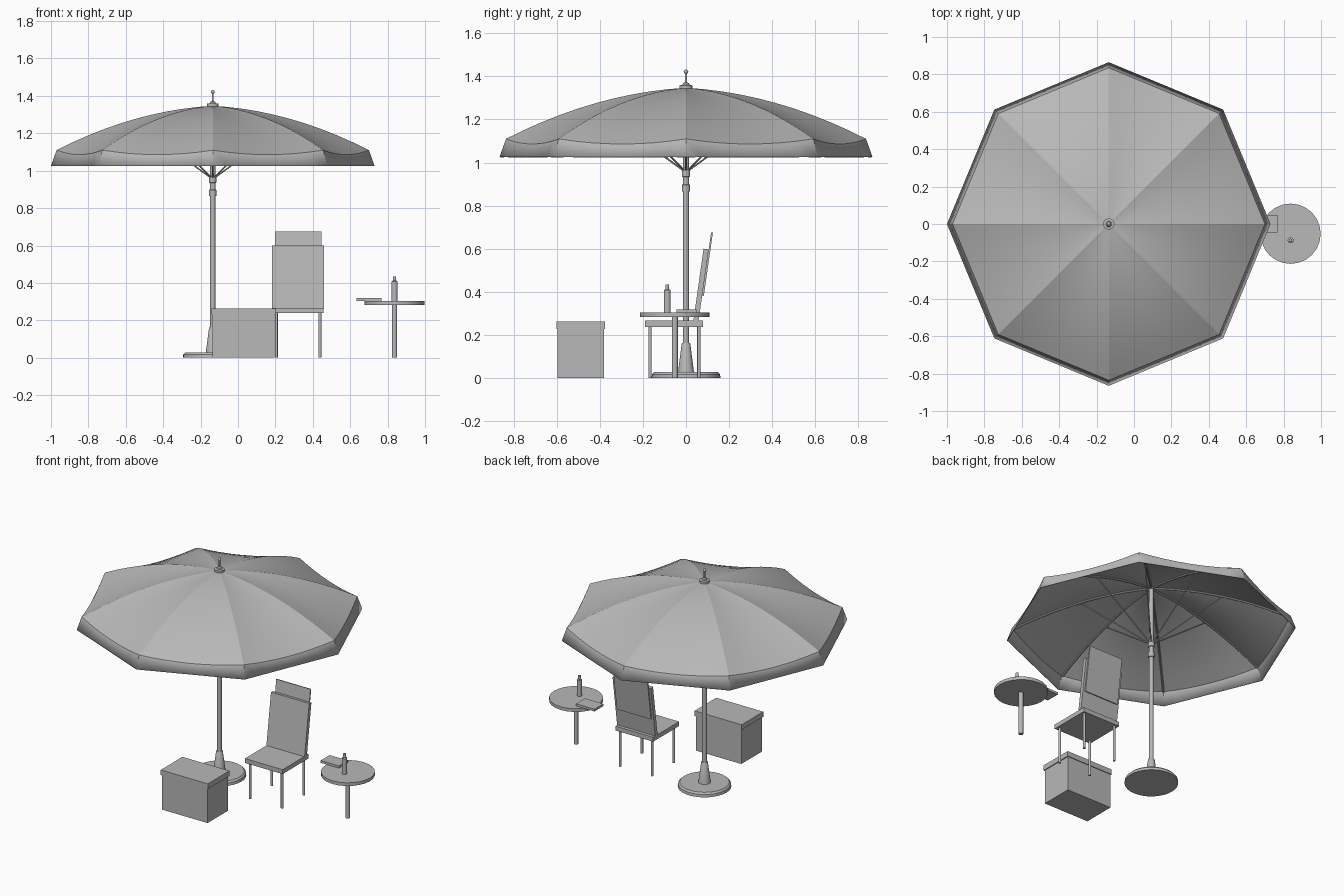
import bpy, bmesh, math
from mathutils import Vector, Matrix

if "Cube" in bpy.data.objects:
    bpy.data.objects.remove(bpy.data.objects["Cube"])

mat = bpy.data.materials.new("plain grey")
mat.diffuse_color = (0.48, 0.48, 0.48, 1)
mat.use_nodes = True
mat.node_tree.nodes["Principled BSDF"].inputs["Base Color"].default_value = mat.diffuse_color
CX = -0.135  # umbrella axis


def add(name, bm, loc=(0, 0, 0), smooth=True):
    bmesh.ops.recalc_face_normals(bm, faces=bm.faces)
    me = bpy.data.meshes.new(name)
    bm.to_mesh(me)
    bm.free()
    me.materials.append(mat)
    ob = bpy.data.objects.new(name, me)
    ob.location = loc
    bpy.context.collection.objects.link(ob)
    if smooth:
        bpy.ops.object.select_all(action='DESELECT')
        ob.select_set(True)
        bpy.context.view_layer.objects.active = ob
        bpy.ops.object.shade_smooth_by_angle(angle=math.radians(35))
    return ob


def box(name, lo, hi, rot=None, pivot=(0, 0, 0)):
    bm = bmesh.new()
    bmesh.ops.create_cube(bm, size=1)
    for v in bm.verts:
        v.co = Vector([l + (c + 0.5) * (h - l) for l, h, c in zip(lo, hi, v.co)])
    if rot:
        bmesh.ops.rotate(bm, verts=bm.verts, cent=pivot, matrix=Matrix.Rotation(rot, 3, 'X'))
    return add(name, bm, smooth=False)


def lathe(name, profile, loc=(0, 0, 0), n=24):
    """Closed solid of revolution from (radius, z) points."""
    bm = bmesh.new()
    rings = [[bm.verts.new((r * math.cos(2 * math.pi * i / n), r * math.sin(2 * math.pi * i / n), z))
              for i in range(n)] for r, z in profile]
    for a, b in zip(rings, rings[1:]):
        for i in range(n):
            j = (i + 1) % n
            bm.faces.new((a[i], a[j], b[j], b[i]))
    bm.faces.new(rings[0])
    bm.faces.new(rings[-1])
    return add(name, bm, loc)


def tubes(name, paths, radius, n=8):
    """Round bars swept along paths that each lie in a vertical plane."""
    bm = bmesh.new()
    for pts in paths:
        pts = [Vector(p) for p in pts]
        d = pts[-1] - pts[0]
        side = Vector((-d.y, d.x, 0)).normalized()
        rings = []
        for k, p in enumerate(pts):
            t = (pts[min(k + 1, len(pts) - 1)] - pts[max(k - 1, 0)]).normalized()
            up = t.cross(side)
            rings.append([bm.verts.new(p + radius * (math.cos(a) * side + math.sin(a) * up))
                          for a in (2 * math.pi * i / n for i in range(n))])
        for a, b in zip(rings, rings[1:]):
            for i in range(n):
                j = (i + 1) % n
                bm.faces.new((a[i], a[j], b[j], b[i]))
        bm.faces.new(rings[0])
        bm.faces.new(rings[-1])
    return add(name, bm, (CX, 0, 0))


# Canopy: eight sagging panels between curved ribs, plus a flared valance
def rib_z(s):
    return 1.347 - 0.237 * (0.2 * s + 0.8 * s * s)


R, RINGS, SEG = 0.835, 10, 8
corner = [Vector((math.cos(k * math.pi / 4), math.sin(k * math.pi / 4), 0)) for k in range(9)]
bm = bmesh.new()
apex = bm.verts.new((0, 0, rib_z(0)))
rings = []
for m in range(1, RINGS + 2):
    s = min(m / RINGS, 1)
    ring = []
    for k in range(8):
        for i in range(SEG):
            t = i / SEG
            p = corner[k].lerp(corner[k + 1], t)
            if m <= RINGS:
                p = p * R * s
                p.z = rib_z(s) - 0.024 * s * 4 * t * (1 - t)
            else:
                p = p * 0.865
                p.z = 1.026
            ring.append(bm.verts.new(p))
    rings.append(ring)
N = 8 * SEG
for i in range(N):
    j = (i + 1) % N
    bm.faces.new((apex, rings[0][i], rings[0][j]))
    for a, b in zip(rings, rings[1:]):
        bm.faces.new((a[i], b[i], b[j], a[j]))
bm.edges.ensure_lookup_table()
on_rib = {r[i] for r in rings for i in range(0, N, SEG)} | {apex}
hem = set(rings[RINGS - 1])
for f in bm.faces:
    f.smooth = True
for e in bm.edges:
    a, b = e.verts
    if (a in on_rib and b in on_rib) or (a in hem and b in hem):
        e.smooth = False
canopy = add("canopy", bm, (CX, 0, 0), smooth=False)
sol = canopy.modifiers.new("cloth", 'SOLIDIFY')
sol.thickness = 0.004
sol.offset = -1

# Frame under the canopy
tubes("canopy_ribs", [[c * R * 0.99 * s + Vector((0, 0, rib_z(s) - 0.009))
                       for s in (q / 10 for q in range(11))] for c in corner[:8]], 0.006)
tubes("canopy_struts", [[c * 0.014 + Vector((0, 0, 0.965)), c * 0.43 + Vector((0, 0, 1.268))]
                        for c in corner[:8]], 0.004)

# Pole, collars, finial and foot
lathe("pole", [(0.014, 0.1), (0.014, 1.345)], (CX, 0, 0))
lathe("runner_collar", [(0.019, 0.865), (0.019, 0.897), (0.015, 0.899), (0.015, 0.934), (0.019, 0.936),
                        (0.019, 0.965)], (CX, 0, 0))
lathe("top_cap", [(0.03, 1.34), (0.03, 1.358), (0.016, 1.36), (0.014, 1.368), (0.005, 1.372),
                  (0.005, 1.412)], (CX, 0, 0))
lathe("finial_ball", [(0.0105 * math.sin(a), 1.421 - 0.0105 * math.cos(a))
                      for a in (0.05 + 3.04 * i / 8 for i in range(9))], (CX, 0, 0), 16)
lathe("umbrella_base", [(0.16, 0), (0.158, 0.018), (0.148, 0.028), (0.037, 0.028), (0.02, 0.16),
                        (0.018, 0.163)], (CX, 0, 0), 32)

# Cooler box with overhanging lid
box("cooler_body", (-0.136, -0.595, 0), (0.195, -0.381, 0.23))
box("cooler_lid", (-0.142, -0.601, 0.228), (0.201, -0.376, 0.262))

# Chair: seat, legs, tilted back and towel hung behind it
box("chair_seat", (0.183, -0.19, 0.238), (0.458, 0.08, 0.267))
for x in (0.205, 0.438):
    for y in (-0.167, 0.06):
        lathe("chair_leg", [(0.008, 0), (0.008, 0.24)], (x, y, 0), 12)
tilt, piv = -math.radians(8.1), (0, 0.046, 0.265)
box("chair_back", (0.183, 0.034, 0.265), (0.461, 0.058, 0.602), tilt, piv)
box("towel", (0.197, 0.058, 0.386), (0.446, 0.066, 0.682), tilt, piv)

# Side table with bottle and book
TX, TY = 0.837, -0.052
lathe("table_top", [(0.161, 0.283), (0.161, 0.304)], (TX, TY, 0), 24)
lathe("table_post", [(0.014, 0), (0.014, 0.285)], (TX, TY, 0), 16)
lathe("bottle", [(0.016, 0.303), (0.016, 0.408), (0.009, 0.412), (0.009, 0.435)], (TX, -0.087, 0), 16)
box("book", (0.633, -0.045, 0.304), (0.767, 0.048, 0.319))
